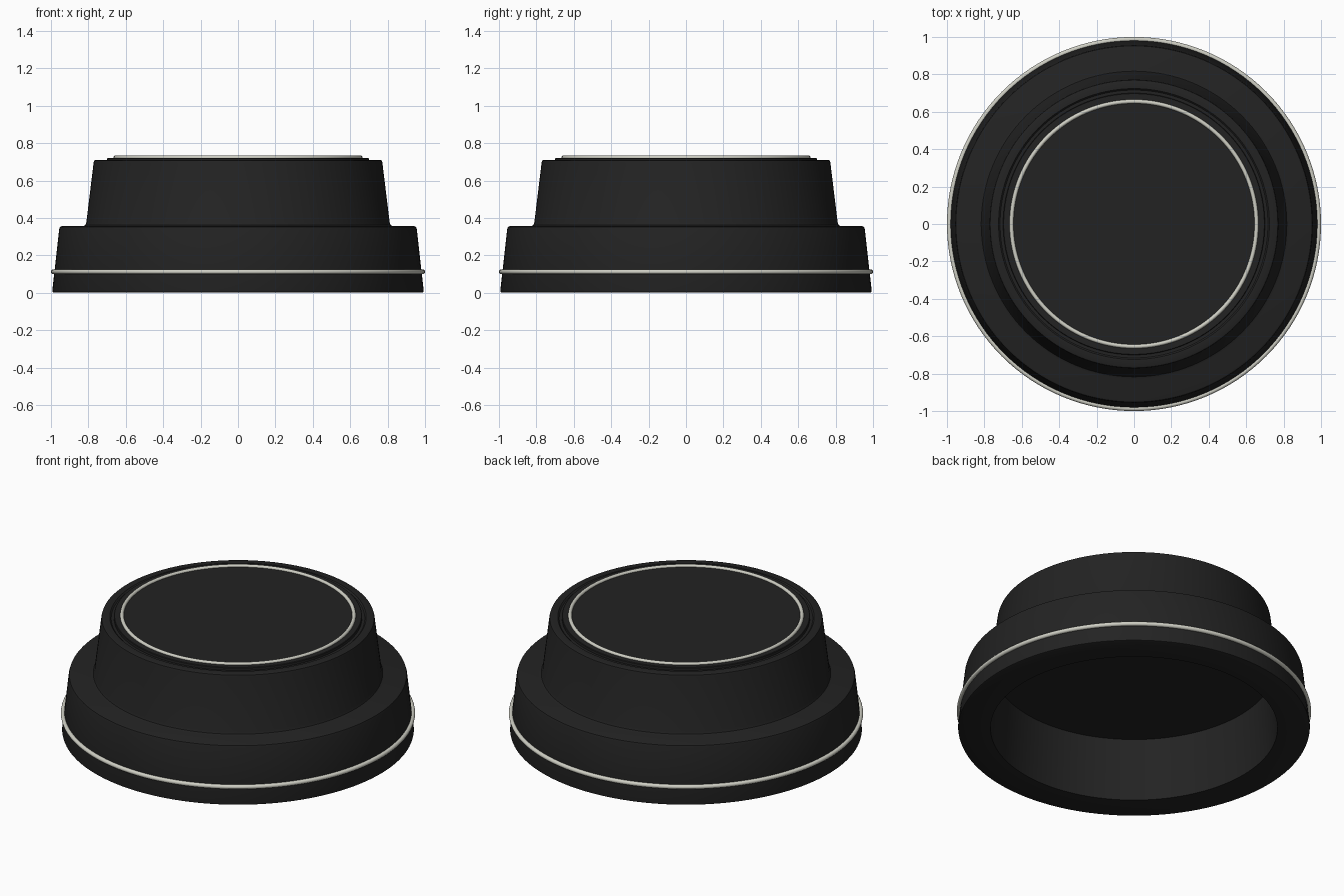
import bpy
import bmesh
import math

if "Cube" in bpy.data.objects:
    bpy.data.objects.remove(bpy.data.objects["Cube"])

SEGMENTS = 128


def material(name, color):
    m = bpy.data.materials.new(name)
    m.diffuse_color = (*color, 1)
    m.use_nodes = True
    m.node_tree.nodes["Principled BSDF"].inputs["Base Color"].default_value = m.diffuse_color
    return m


black = material("black rubber", (0.0165, 0.0165, 0.0165))
ivory = material("off white trim", (0.62, 0.62, 0.55))


def lathe(name, profile, mat, closed=False):
    """Turn an (r, z) profile around the z axis; r = 0 points become poles."""
    bm = bmesh.new()
    verts = [bm.verts.new((r, 0, z)) for r, z in profile]
    edges = [bm.edges.new(pair) for pair in zip(verts, verts[1:])]
    if closed:
        edges.append(bm.edges.new((verts[-1], verts[0])))
    bmesh.ops.spin(bm, geom=verts + edges, cent=(0, 0, 0), axis=(0, 0, 1),
                   angle=math.tau, steps=SEGMENTS, use_duplicate=False)
    bmesh.ops.remove_doubles(bm, verts=bm.verts, dist=0.0002)
    bmesh.ops.recalc_face_normals(bm, faces=bm.faces)
    mesh = bpy.data.meshes.new(name)
    bm.to_mesh(mesh)
    bm.free()
    obj = bpy.data.objects.new(name, mesh)
    mesh.materials.append(mat)
    bpy.context.collection.objects.link(obj)
    bpy.context.view_layer.objects.active = obj
    obj.select_set(True)
    bpy.ops.object.shade_smooth_by_angle(angle=math.radians(35))
    obj.select_set(False)
    return obj


def ring(name, radius, z, half_width, half_height, mat, sides=12):
    """Torus with an elliptical cross-section."""
    angles = [math.tau * i / sides for i in range(sides)]
    profile = [(radius + half_width * math.cos(a), z + half_height * math.sin(a))
               for a in angles]
    return lathe(name, profile, mat, closed=True)


# Stepped hollow body: cavity, foot, flared skirt, shoulder, tapered crown
lathe("body", [
    (0, 0.382), (0.788, 0.382), (0.81, 0.0),
    (0.985, 0.0), (0.991, 0.003), (0.993, 0.01),
    (0.956, 0.34), (0.952, 0.352), (0.943, 0.356),
    (0.83, 0.356), (0.817, 0.361), (0.811, 0.375),
    (0.772, 0.695), (0.769, 0.706), (0.76, 0.71),
    (0.724, 0.71), (0.716, 0.702), (0.702, 0.702), (0, 0.702),
], black)

# Raised top plate
lathe("top_plate", [(0, 0.703), (0.70, 0.703), (0.70, 0.718),
                    (0.697, 0.721), (0, 0.721)], black)

# Trim rings
ring("top_trim_ring", 0.655, 0.722, 0.011, 0.012, ivory)
ring("skirt_trim_ring", 0.987, 0.112, 0.013, 0.013, ivory)
